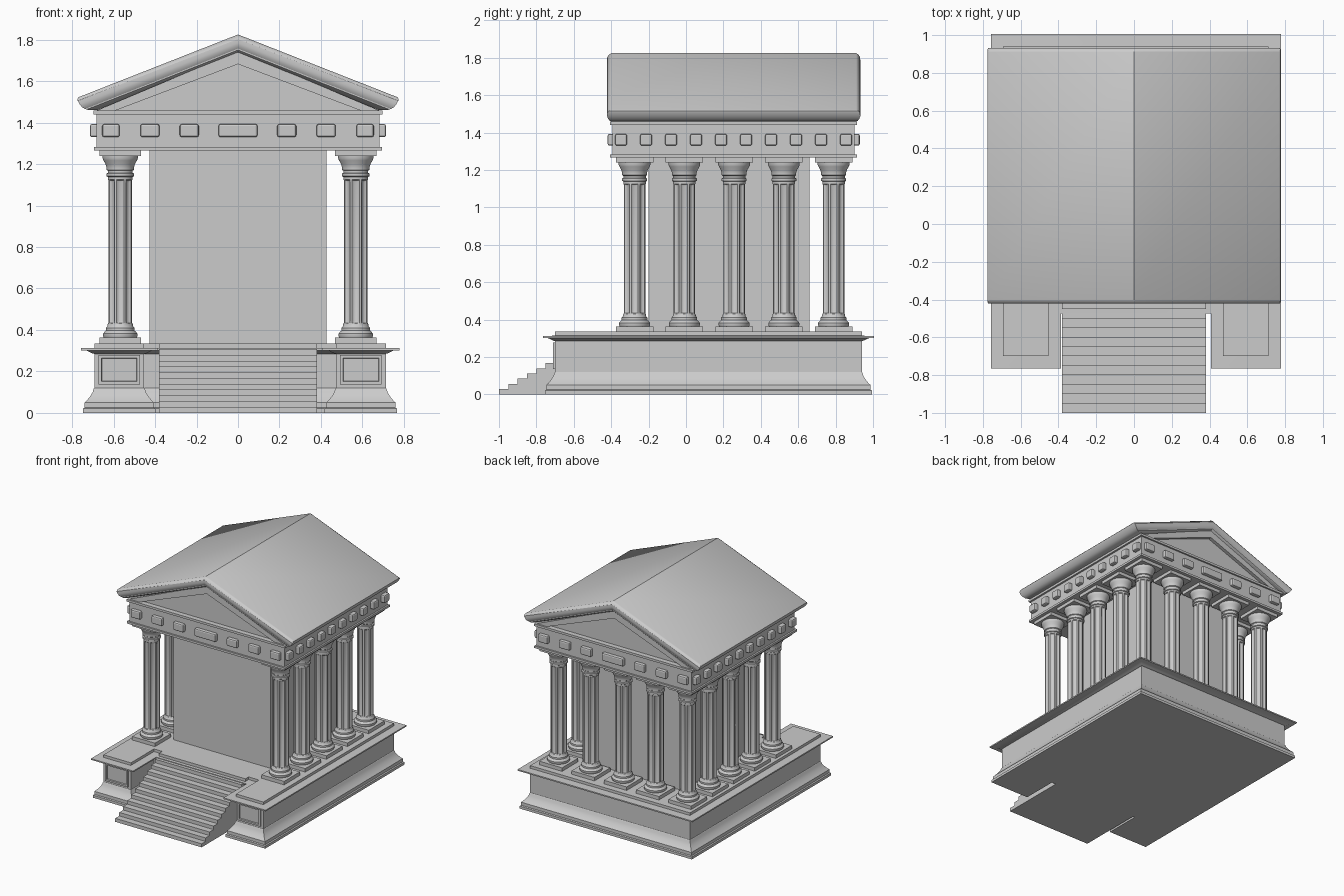
import bpy, bmesh, math
from mathutils import Vector

cube = bpy.data.objects.get("Cube")
if cube:
    bpy.data.objects.remove(cube, do_unlink=True)

stone = bpy.data.materials.new("grey stone")
stone.use_nodes = True
GREY = (0.6, 0.6, 0.6, 1)
stone.diffuse_color = GREY
stone.node_tree.nodes["Principled BSDF"].inputs["Base Color"].default_value = GREY


def finish(bm, name, smooth=False):
    bmesh.ops.recalc_face_normals(bm, faces=bm.faces)
    mesh = bpy.data.meshes.new(name)
    bm.to_mesh(mesh)
    bm.free()
    mesh.materials.append(stone)
    obj = bpy.data.objects.new(name, mesh)
    bpy.context.collection.objects.link(obj)
    if smooth:
        bpy.ops.object.select_all(action='DESELECT')
        obj.select_set(True)
        bpy.context.view_layer.objects.active = obj
        bpy.ops.object.shade_smooth_by_angle(angle=math.radians(32))
    return obj


def add_box(bm, lo, hi):
    lo, hi = Vector(lo), Vector(hi)
    verts = bmesh.ops.create_cube(bm, size=1)["verts"]
    for v in verts:
        v.co = (lo + hi) / 2 + v.co * (hi - lo)
    return verts


def loft(bm, loops, caps=True):
    rings = [[bm.verts.new(p) for p in loop] for loop in loops]
    n = len(rings[0])
    for a, b in zip(rings, rings[1:]):
        for i in range(n):
            j = (i + 1) % n
            bm.faces.new((a[i], a[j], b[j], b[i]))
    if caps:
        bm.faces.new(rings[0])
        bm.faces.new(rings[-1])
    return rings


def prism(name, outline, y0, y1):
    bm = bmesh.new()
    loft(bm, [[(x, y, z) for x, z in outline] for y in (y0, y1)])
    return finish(bm, name)


def box(name, lo, hi):
    bm = bmesh.new()
    add_box(bm, lo, hi)
    return finish(bm, name)


# Podium: moulding profile carried round a U-shaped plan
PX = 0.01


def plan(d, z):
    hx, hn = 0.703 + d, 0.4625 - d
    front, back, notch = -0.70 - d, 0.94 + d, -0.41 - d
    right = [(hn, notch), (hn, front), (hx, front), (hx, back)]
    left = [(-x, y) for x, y in reversed(right)]
    return [(PX + x, y, z) for x, y in right + left]


PODIUM = [(.055, 0), (.055, .02), (.047, .025), (.047, .05), (.036, .06),
          (.02, .08), (.008, .1), (.004, .115), (0, .12), (0, .285),
          (.012, .288), (.035, .3), (.065, .302), (.065, .312),
          (0, .314), (0, .335)]
bm = bmesh.new()
loft(bm, [plan(d, z) for d, z in PODIUM])
finish(bm, "podium", True)

# Sunk panels on the two piers
for side, label in ((1, "left"), (-1, "right")):
    bm = bmesh.new()
    cx = PX + side * 0.583
    add_box(bm, (cx - .1, -.71, .137), (cx + .1, -.69, .278))
    bm.normal_update()
    face = [f for f in bm.faces if f.normal.y < -.9]
    bmesh.ops.inset_individual(bm, faces=face, thickness=.02)
    bmesh.ops.inset_individual(bm, faces=face, thickness=.004, depth=-.012)
    finish(bm, label + "_pier_panel")

# Stairs: stepped outline extruded across
STEPS, TREAD, RISE = 12, 0.05, 0.335 / 12
outline = [(-0.41, 0)]
for i in range(STEPS):
    y = -1 + i * TREAD
    outline += [(y, i * RISE), (y, (i + 1) * RISE)]
outline.append((-0.41, 0.335))
bm = bmesh.new()
loft(bm, [[(x, y, z) for y, z in outline] for x in (-.38, .38)])
finish(bm, "stairs")

# Inner chamber
box("chamber", (-.428, -.2, .33), (.428, .66, 1.27))

# Fluted column: rings of (height, radius, flute strength)
COLUMN = [(.36, .078, 0), (.37, .083, 0), (.382, .083, 0), (.392, .075, 0),
          (.397, .069, 0), (.41, .069, 0), (.418, .062, 0), (.43, .06, 0),
          (.434, .06, .6), (.445, .06, 1), (1.11, .06, 1), (1.122, .06, .6),
          (1.126, .06, 0), (1.138, .06, 0), (1.142, .067, 0), (1.154, .067, 0),
          (1.158, .06, 0), (1.168, .06, 0), (1.172, .066, 0), (1.184, .066, 0),
          (1.2, .071, 0), (1.218, .081, 0), (1.228, .085, 0), (1.242, .085, 0)]
FLUTES, SAMPLES = 8, 8


def column_ring(z, r, strength):
    pts = []
    for i in range(FLUTES * SAMPLES):
        t = ((i + SAMPLES // 2) % SAMPLES - SAMPLES // 2) / 3
        dip = 0.011 * strength * math.sqrt(max(0, 1 - t * t))
        a = math.tau * i / (FLUTES * SAMPLES)
        pts.append(((r - dip) * math.cos(a), (r - dip) * math.sin(a), z))
    return pts


bm = bmesh.new()
loft(bm, [column_ring(*c) for c in COLUMN])
add_box(bm, (-.1, -.1, .334), (.1, .1, .363))
add_box(bm, (-.1, -.1, 1.24), (.1, .1, 1.268))
first = finish(bm, "column", True)

YS = [-.275 + .266 * i for i in range(5)]
spots = [(s * .568, y) for s in (-1, 1) for y in YS]
spots += [(x, YS[-1]) for x in (-.284, 0, .284)]
first.location = (*spots[0], 0)
for x, y in spots[1:]:
    obj = first.copy()
    obj.location = (x, y, 0)
    bpy.context.collection.objects.link(obj)

# Entablature bands
CY = 0.255
for name, hx, hy, z0, z1 in (("architrave_ledge", .695, .66, 1.266, 1.283),
                             ("frieze", .682, .647, 1.28, 1.445),
                             ("cornice_ledge", .697, .66, 1.44, 1.458)):
    box(name, (-hx, CY - hy, z0), (hx, CY + hy, z1))

# Bevelled frieze blocks on all four sides
bm = bmesh.new()
Z0, Z1 = 1.33, 1.393
for side in (-1, 1):
    face = CY + side * .647
    for x, h in ((0, .094), (.235, .046), (.425, .046), (.613, .042)):
        for sx in ((1,) if x == 0 else (-1, 1)):
            add_box(bm, (sx * x - h, face - .027, Z0), (sx * x + h, face + .027, Z1))
    for i in range(10):
        y = -.347 + i * .1337
        add_box(bm, (side * .682 - .032, y - .032, Z0), (side * .682 + .032, y + .032, Z1))
blocks = finish(bm, "frieze_blocks")
bevel = blocks.modifiers.new("rounded_edges", 'BEVEL')
bevel.width, bevel.segments = .01, 2

# Pediments: wall plus raised raking frame at each end
prism("pediment_wall", [(-.68, 1.45), (.68, 1.45), (0, 1.735)], CY - .62, CY + .62)
FRAME = [(-.69, 1.455), (0, 1.745), (.69, 1.455), (.6, 1.455), (0, 1.682), (-.6, 1.455)]
for side, label in ((-1, "front"), (1, "back")):
    prism(label + "_pediment_frame", FRAME, CY + side * .61, CY + side * .647)

# Roof: moulded cornice rings below two plain slopes
ROOF = [(.768, 1.523, 1.825, .655), (.775, 1.515, 1.815, .668),
        (.773, 1.505, 1.803, .676), (.763, 1.488, 1.785, .677),
        (.752, 1.474, 1.768, .672), (.738, 1.466, 1.757, .664),
        (.73, 1.463, 1.75, .664), (.715, 1.46, 1.742, .655), (.68, 1.46, 1.735, .63)]
bm = bmesh.new()
rings = loft(bm, [[(-x, CY - h, ze), (0, CY - h, za), (x, CY - h, ze),
                   (x, CY + h, ze), (0, CY + h, za), (-x, CY + h, ze)]
                  for x, ze, za, h in ROOF], caps=False)
for r in (rings[0], rings[-1]):
    bm.faces.new((r[0], r[1], r[4], r[5]))
    bm.faces.new((r[1], r[2], r[3], r[4]))
finish(bm, "roof", True)
